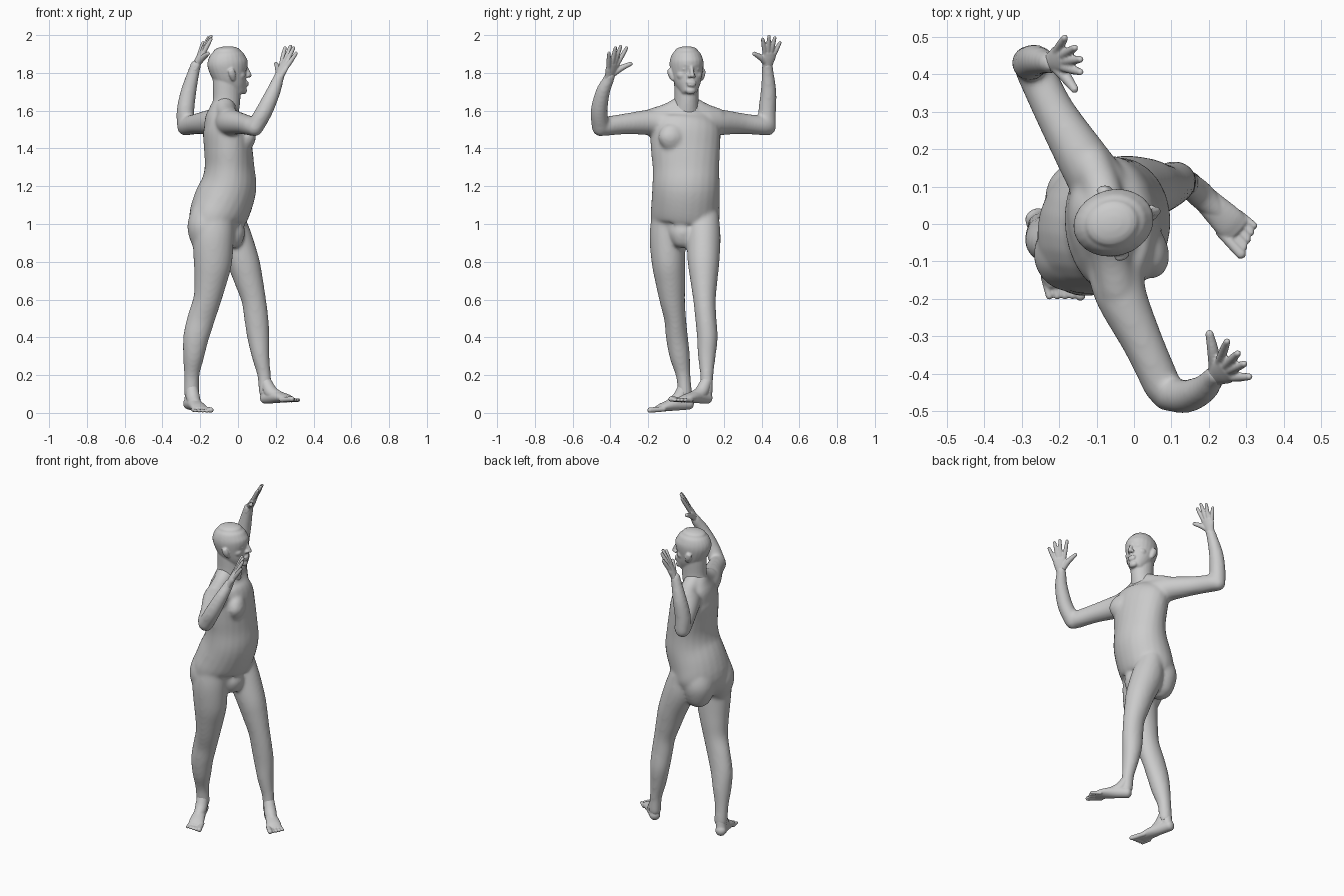
import bpy, bmesh, math
from mathutils import Vector

default_cube = bpy.data.objects.get("Cube")
if default_cube:
    bpy.data.objects.remove(default_cube, do_unlink=True)

grey = bpy.data.materials.new("plain_grey")
grey.use_nodes = True
grey.diffuse_color = (.6, .6, .6, 1)
grey.node_tree.nodes["Principled BSDF"].inputs["Base Color"].default_value = grey.diffuse_color
SEGMENTS = 24
STEPS = 4


def curve_through(rows):
    """Catmull-Rom curve through rows of (x, y, z, depth, width)."""
    rows = [Vector(r) for r in rows]
    padded = [rows[0] * 2 - rows[1]] + rows + [rows[-1] * 2 - rows[-2]]
    result = []
    for p, q, r, s in zip(padded, padded[1:], padded[2:], padded[3:]):
        for step in range(STEPS):
            t = step / STEPS
            result.append((q * 2 + (r - p) * t + (p * 2 - q * 5 + r * 4 - s) * t ** 2
                           + (q * 3 - p - r * 3 + s) * t ** 3) / 2)
    return result + [rows[-1]]


def tube(bm, rows, side=(0, 1, 0), end_side=None, bulge=1):
    """Closed tube of oval sections with domed ends; width runs along side."""
    path = curve_through(rows)
    side, last = Vector(side), len(path) - 1
    end_side = Vector(end_side or side)
    sections = []
    for i, row in enumerate(path):
        tangent = (path[min(i + 1, last)].xyz - path[max(i - 1, 0)].xyz).normalized()
        across = side.lerp(end_side, i / last)
        across = (across - tangent * across.dot(tangent)).normalized()
        sections.append((row.xyz, tangent, across, row[3], row[4]))

    def dome(section, sign):
        centre, tangent, across, depth, width = section
        rings = []
        for angle in (.4, .8, 1.2, 1.5):
            shift = tangent * sign * bulge * min(depth, width) * math.sin(angle)
            shrink = math.cos(angle)
            rings.append((centre + shift, tangent, across, depth * shrink, width * shrink))
        return rings

    sections = dome(sections[0], -1)[::-1] + sections + dome(sections[-1], 1)
    turns = [math.tau * k / SEGMENTS for k in range(SEGMENTS)]
    loops = []
    for centre, tangent, across, depth, width in sections:
        out = across.cross(tangent)
        loops.append([bm.verts.new(centre + out * depth * math.cos(t) + across * width * math.sin(t))
                      for t in turns])
    faces = [bm.faces.new(loops[0]), bm.faces.new(loops[-1])]
    for low, high in zip(loops, loops[1:]):
        for k in range(SEGMENTS):
            n = (k + 1) % SEGMENTS
            faces.append(bm.faces.new((low[k], low[n], high[n], high[k])))
    bmesh.ops.recalc_face_normals(bm, faces=faces)


def ball(bm, centre, depth, width, height, side=(0, 1, 0)):
    """Egg shape standing upright."""
    c, half = Vector(centre), Vector((0, 0, height))
    rows = [(*(c + half * k), depth * s, width * s)
            for k, s in ((-.95, .3), (-.7, .71), (0, 1), (.7, .71), (.95, .3))]
    tube(bm, rows, side, bulge=.1)


def round_rows(rows):
    return [(*r, r[-1]) for r in rows]


def finish(bm, name, voxel, smoothing):
    """Fuse the overlapping forms of one part into a single skin."""
    mesh = bpy.data.meshes.new(name)
    bm.to_mesh(mesh)
    bm.free()
    mesh.materials.append(grey)
    part = bpy.data.objects.new(name, mesh)
    bpy.context.collection.objects.link(part)
    fuse = part.modifiers.new("fuse", 'REMESH')
    fuse.mode = 'VOXEL'
    fuse.voxel_size = voxel
    fuse.use_smooth_shade = True
    soften = part.modifiers.new("soften", 'SMOOTH')
    soften.factor = .5
    soften.iterations = smoothing


# Body: trunk twisted between hips and shoulders
hip_side, chest_side = Vector((.34, .94, 0)), Vector((-.36, .93, 0))
body = bmesh.new()
tube(body, [(-.1, -.005, .95, .12, .165), (-.112, -.005, 1.02, .145, .185),
            (-.085, -.003, 1.1, .156, .182), (-.05, 0, 1.2, .149, .179),
            (-.045, 0, 1.3, .132, .177), (-.052, -.003, 1.4, .128, .184),
            (-.062, -.003, 1.5, .124, .186), (-.075, 0, 1.56, .1, .16),
            (-.075, 0, 1.6, .078, .11), (-.07, 0, 1.64, .065, .07)],
     hip_side, chest_side, bulge=.4)
# Buttocks, groin and chest muscles
ball(body, (-.167, -.082, .985), .102, .1, .15, hip_side)
ball(body, (-.138, .07, .99), .1, .1, .15, hip_side)
ball(body, (-.025, -.02, .955), .062, .07, .085, hip_side)
for s in (-1, 1):
    ball(body, Vector((.005, .005, 1.46)) + chest_side * s * .08, .058, .08, .075, chest_side)

# Shoulder slopes and arms
tube(body, round_rows([(-.075, .02, 1.63, .052), (-.085, .09, 1.59, .052), (-.115, .16, 1.56, .055)]))
tube(body, round_rows([(-.07, -.02, 1.63, .052), (-.06, -.09, 1.59, .052), (-.045, -.17, 1.56, .055)]))
tube(body, round_rows([(-.09, .1, 1.53, .078), (-.14, .18, 1.538, .069), (-.212, .3, 1.531, .055),
                       (-.268, .415, 1.52, .051)]), (0, 0, 1))
tube(body, round_rows([(-.278, .432, 1.512, .045), (-.278, .43, 1.6, .047), (-.262, .437, 1.7, .042),
                       (-.236, .433, 1.8, .032), (-.224, .43, 1.84, .029)]))
tube(body, round_rows([(-.05, -.11, 1.53, .078), (-.035, -.19, 1.538, .069), (.025, -.32, 1.53, .055),
                       (.075, -.43, 1.517, .051)]), (0, 0, 1))
tube(body, round_rows([(.088, -.453, 1.51, .046), (.14, -.46, 1.6, .045), (.187, -.44, 1.7, .038),
                       (.212, -.41, 1.765, .03), (.22, -.403, 1.785, .028)]))

# Legs
tube(body, [(-.045, .09, 1.04, .078, .085), (-.022, .093, .93, .095, .09), (.028, .093, .8, .086, .084),
            (.057, .095, .7, .076, .072), (.083, .098, .6, .065, .06), (.097, .105, .5, .064, .056),
            (.108, .113, .4, .059, .055), (.12, .11, .3, .047, .047), (.138, .11, .2, .036, .035),
            (.146, .108, .11, .036, .035)])
tube(body, [(-.118, -.095, 1.04, .1, .088), (-.13, -.1, .93, .108, .093), (-.133, -.093, .8, .102, .089),
            (-.145, -.083, .7, .087, .08), (-.163, -.073, .6, .074, .068), (-.195, -.058, .5, .073, .058),
            (-.222, -.048, .4, .068, .058), (-.235, -.033, .3, .056, .054),
            (-.245, -.015, .2, .041, .039), (-.246, -.005, .1, .04, .037)])
finish(body, "body", .009, 12)

# Head, turned a little to its left
ahead, aside = Vector((.966, .26, 0)), Vector((-.26, .966, 0))


def on_head(forward, sideways, height):
    return Vector((-.055, .003, height)) + ahead * forward + aside * sideways


head = bmesh.new()
tube(head, [(-.07, 0, 1.6, .075, .072), (-.06, .002, 1.66, .073, .063), (-.06, .003, 1.76, .075, .066)],
     aside, bulge=.5)
tube(head, [(*on_head(f, 0, z), a, b) for f, z, a, b in (
    (.058, 1.7, .045, .043), (.036, 1.74, .071, .065), (.012, 1.79, .094, .081),
    (0, 1.85, .109, .089), (-.003, 1.895, .092, .078), (-.004, 1.915, .073, .062))],
     aside, bulge=.42)
# Nose, nostrils, lips and chin
tube(head, [(*on_head(.098, 0, 1.835), .011, .009), (*on_head(.11, 0, 1.803), .014, .011),
            (*on_head(.119, 0, 1.786), .013, .012)], aside)
for height, width in ((1.749, .028), (1.736, .024)):
    ball(head, on_head(.1, 0, height), .013, width, .01, aside)
ball(head, on_head(.086, 0, 1.706), .02, .028, .02, aside)
for s in (-1, 1):
    ball(head, on_head(.107, s * .013, 1.783), .01, .009, .009, aside)
    # Brow, eyelid, cheekbone and ear
    tube(head, round_rows([(*on_head(.097, s * .012, 1.841), .01), (*on_head(.089, s * .034, 1.845), .01),
                           (*on_head(.072, s * .055, 1.838), .009)]), (0, 0, 1))
    ball(head, on_head(.083, s * .033, 1.82), .013, .015, .009, aside)
    ball(head, on_head(.055, s * .04, 1.788), .032, .03, .03, aside)
    tube(head, [(*on_head(.01, s * .08, 1.765), .011, .009), (*on_head(.002, s * .09, 1.79), .019, .011),
                (*on_head(-.006, s * .094, 1.813), .017, .01)], aside, bulge=.8)
finish(head, "head", .005, 6)


# Hands
def hand(name, wrist, thumb, fingers):
    bm = bmesh.new()
    wrist, thumb = Vector(wrist), Vector(thumb)
    fingers = [Vector(f) for f in fingers]
    side = fingers[-1] - fingers[0]
    middle = (fingers[1] + fingers[2]) / 2
    tube(bm, [(*wrist.lerp(middle, t), a, b) for t, a, b in
              ((-.1, .023, .026), (.12, .02, .029), (.3, .018, .038), (.46, .014, .038))],
         side, bulge=.6)
    for tip in fingers:
        tube(bm, round_rows([(*wrist.lerp(tip, t), r) for t, r in
                             ((.35, .012), (.55, .0125), (.78, .0115), (.96, .009))]), side)
    root = wrist.lerp(fingers[0], .22)
    tube(bm, round_rows([(*wrist.lerp(root, .5), .016), (*root.lerp(thumb, .4), .016),
                         (*root.lerp(thumb, .92), .011)]), side)
    finish(bm, name, .004, 3)


hand("left_hand", (-.225, .43, 1.83), (-.155, .355, 1.905),
     [(-.14, .405, 1.985), (-.14, .44, 2), (-.155, .472, 1.992), (-.183, .5, 1.965)])
hand("right_hand", (.212, -.41, 1.765), (.2, -.285, 1.852),
     [(.25, -.31, 1.94), (.28, -.343, 1.948), (.298, -.372, 1.94), (.312, -.408, 1.91)])


# Feet
def foot(name, heel, toe, ankle, inner):
    """inner is the sign of the big toe side along the foot's own left."""
    bm = bmesh.new()
    heel, toe, ankle = Vector(heel), Vector(toe), Vector(ankle)
    side = Vector((0, 0, 1)).cross(toe - heel).normalized()

    def sole(t, height, shift=0):
        return heel.lerp(toe, t) + side * shift + Vector((0, 0, height))

    tube(bm, [(*sole(t, a), a, b) for t, a, b in
              ((.13, .032, .032), (.38, .034, .035), (.64, .024, .043), (.77, .015, .041))],
         side, bulge=.8)
    # Ankle to instep, and ankle to heel
    shin = ankle + Vector((0, 0, .04))
    tube(bm, round_rows([(*shin, .031), (*ankle.lerp(sole(.45, .035), .5), .036),
                         (*sole(.54, .03), .027)]), side)
    tube(bm, round_rows([(*shin, .03), (*ankle.lerp(sole(.16, .035), .5), .031),
                         (*sole(.16, .035), .031)]), side)
    for k in range(5):
        shift = inner * (.034 - .0175 * k)
        size = .014 if k == 0 else .0095
        reach = .96 - .024 * k
        tube(bm, round_rows([(*sole(.68, size, shift), size), (*sole(reach, size, shift * 1.12), size)]),
             side)
    finish(bm, name, .004, 3)


foot("left_foot", (.118, .137, .046), (.32, -.06, .06), (.146, .108, .125), -1)
foot("right_foot", (-.272, .05, .02), (-.175, -.215, 0), (-.246, -.005, .11), 1)
